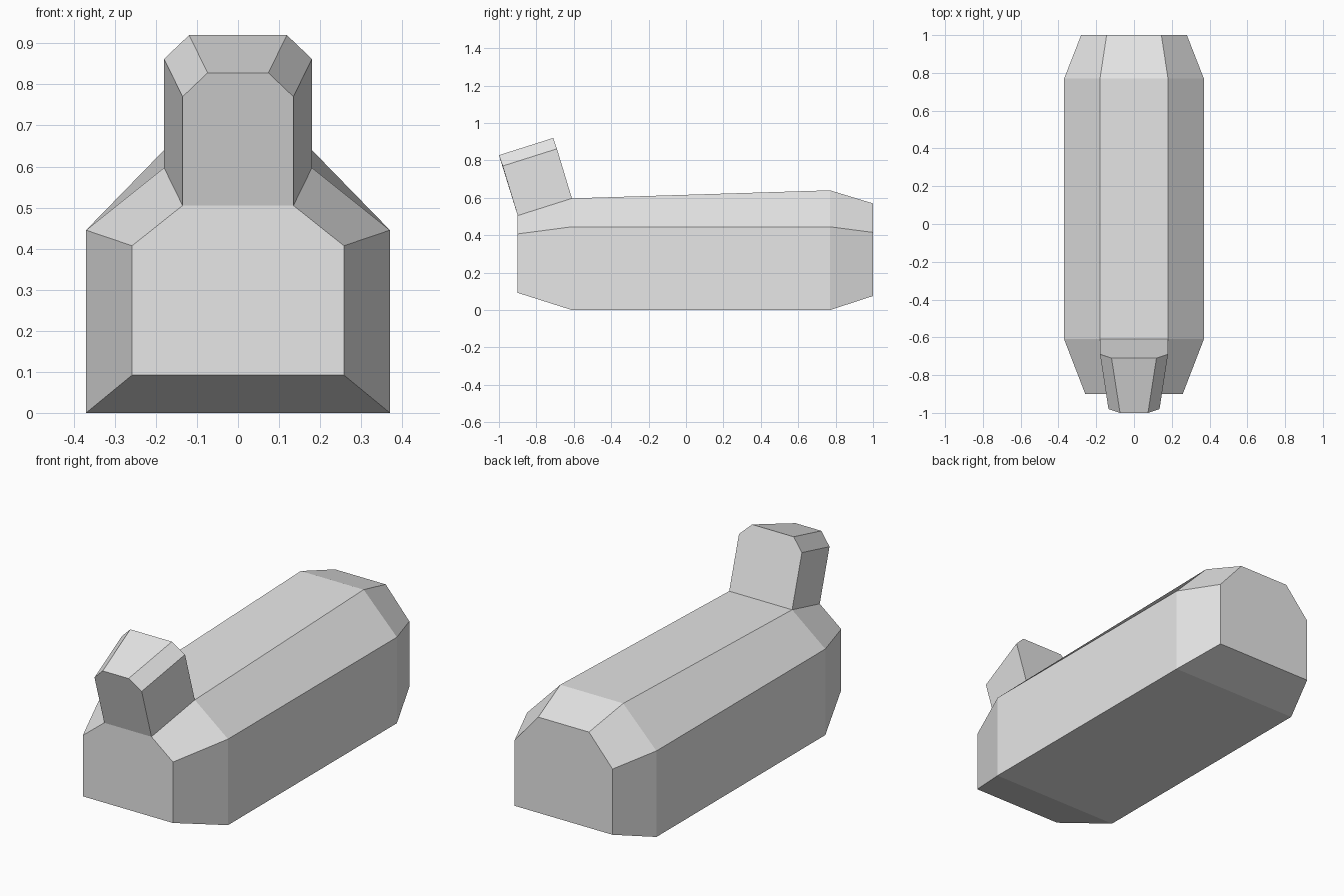
import bpy
import bmesh

cube = bpy.data.objects.get("Cube")
if cube:
    bpy.data.objects.remove(cube, do_unlink=True)

grey = bpy.data.materials.new("plain grey")
grey.use_nodes = True
colour = (0.8, 0.8, 0.8, 1)
grey.diffuse_color = colour
grey.node_tree.nodes["Principled BSDF"].inputs["Base Color"].default_value = colour


def loft(name, rings, keep=lambda centre: True):
    """Skin matching rings of points, cap both ends, drop faces failing keep."""
    bm = bmesh.new()
    loops = [[bm.verts.new(p) for p in ring] for ring in rings]
    n = len(loops[0])
    for a, b in zip(loops, loops[1:]):
        for i in range(n):
            j = (i + 1) % n
            bm.faces.new((a[i], a[j], b[j], b[i]))
    bm.faces.new(loops[0])
    bm.faces.new(loops[-1])
    bmesh.ops.recalc_face_normals(bm, faces=bm.faces)
    hidden = [f for f in bm.faces if not keep(f.calc_center_median())]
    bmesh.ops.delete(bm, geom=hidden, context='FACES_ONLY')
    mesh = bpy.data.meshes.new(name)
    bm.to_mesh(mesh)
    bm.free()
    mesh.materials.append(grey)
    obj = bpy.data.objects.new(name, mesh)
    bpy.context.collection.objects.link(obj)
    return obj


def mirrored(half):
    """Close a half outline with its mirror image across x = 0."""
    return half + [(-x, y, z) for x, y, z in reversed(half)]


def body_ring(y, half_width, bottom, shoulder, top_half, top):
    return mirrored([(half_width, y, bottom), (half_width, y, shoulder),
                     (top_half, y, top)])


def head_ring(half_width, y, base, lean):
    # The head leans forward, with two chamfered upper corners
    return mirrored([(half_width, y, base),
                     (half_width, y - 0.08, base + 0.265),
                     (half_width - 0.061, y - 0.1, base + lean)])


# Long body with tapered ends; open under the head
loft("body", [body_ring(-0.9, 0.258, 0.092, 0.407, 0.135, 0.505),
              body_ring(-0.61, 0.37, 0, 0.445, 0.18, 0.597),
              body_ring(0.77, 0.37, 0, 0.445, 0.18, 0.64),
              body_ring(1.0, 0.28, 0.075, 0.415, 0.145, 0.57)],
     keep=lambda c: not (c.y < -0.7 and abs(c.x) < 0.01 and c.z > 0.5))

# Head rising from the front slope of the body; open at its base
loft("head", [head_ring(0.135, -0.9, 0.505, 0.323),
              head_ring(0.18, -0.61, 0.597, 0.323)],
     keep=lambda c: c.z > 0.56)
